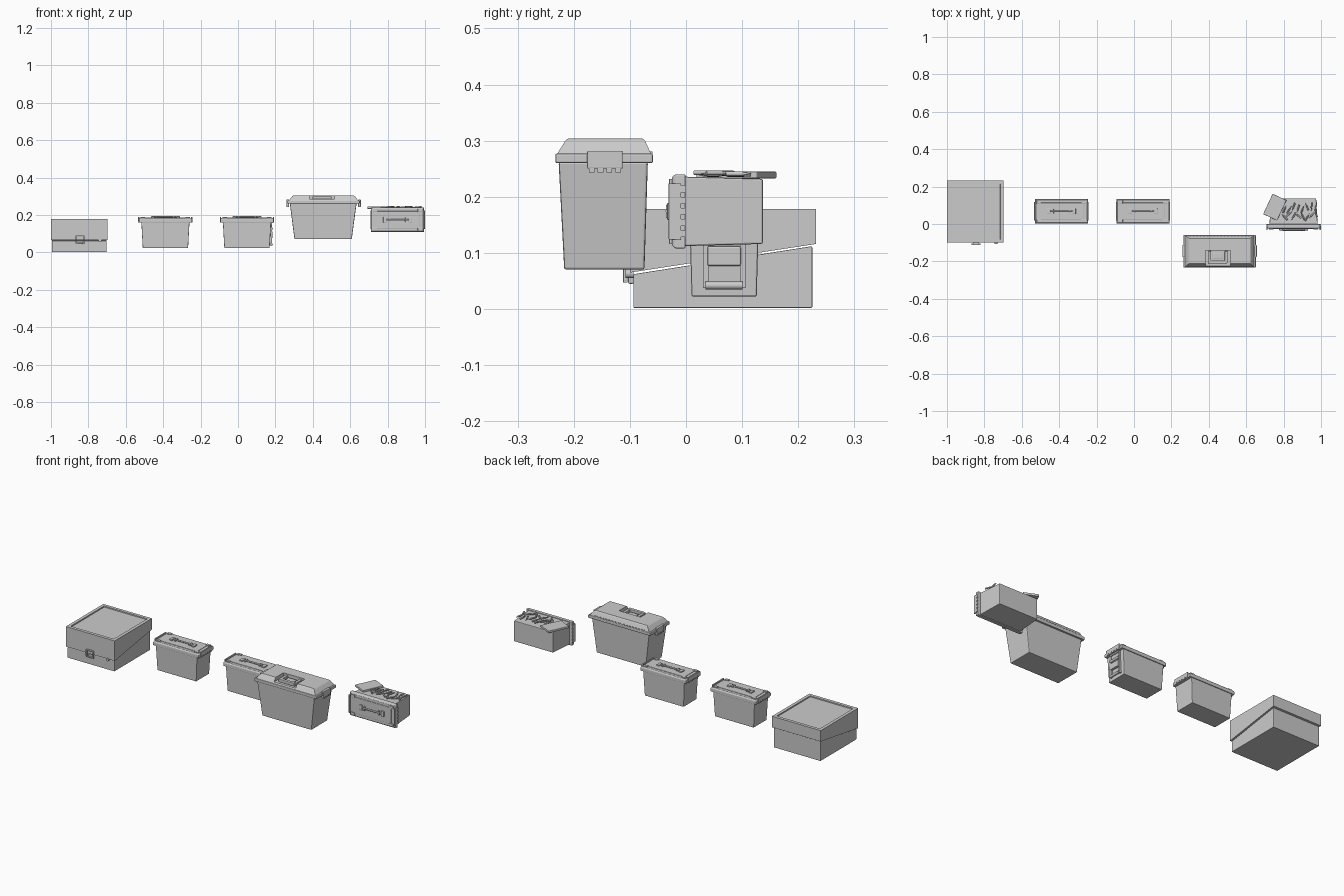
import bpy, bmesh, math, random
from mathutils import Matrix, Vector

if "Cube" in bpy.data.objects:
    bpy.data.objects.remove(bpy.data.objects["Cube"])

random.seed(4)
C = Matrix.Identity(4)   # current placement of the part being built


def finish(name, bm, bevel=0.0, seg=2):
    bmesh.ops.recalc_face_normals(bm, faces=bm.faces)
    me = bpy.data.meshes.new(name)
    bm.to_mesh(me)
    bm.free()
    ob = bpy.data.objects.new(name, me)
    bpy.context.collection.objects.link(ob)
    ob.matrix_world = C
    if bevel:
        m = ob.modifiers.new("bevel", 'BEVEL')
        m.width, m.segments, m.limit_method = bevel, seg, 'ANGLE'
    return ob


def loft(name, rings, bevel=0.0):
    """Stack of rectangles (x0, x1, y0, y1, z) joined into one closed shell."""
    bm = bmesh.new()
    prev = None
    for x0, x1, y0, y1, z in rings:
        r = [bm.verts.new(p) for p in ((x0, y0, z), (x1, y0, z), (x1, y1, z), (x0, y1, z))]
        if prev:
            for i in range(4):
                j = (i + 1) % 4
                bm.faces.new((prev[i], prev[j], r[j], r[i]))
        else:
            bm.faces.new(r[::-1])
        prev = r
    bm.faces.new(prev)
    return finish(name, bm, bevel)


def box(name, x0, x1, y0, y1, z0, z1, bevel=0.0):
    return loft(name, [(x0, x1, y0, y1, z0), (x0, x1, y0, y1, z1)], bevel)


def extrude_yz(name, pts, x0, x1, bevel=0.0):
    bm = bmesh.new()
    f = bm.faces.new([bm.verts.new((x0, y, z)) for y, z in pts])
    r = bmesh.ops.extrude_face_region(bm, geom=[f])
    bmesh.ops.translate(bm, vec=(x1 - x0, 0, 0),
                        verts=[v for v in r['geom'] if isinstance(v, bmesh.types.BMVert)])
    return finish(name, bm, bevel)


def rod(name, a, b, r1, r2=None, n=12):
    a, b = Vector(a), Vector(b)
    d = b - a
    M = Matrix.Translation((a + b) / 2) @ d.to_track_quat('Z', 'Y').to_matrix().to_4x4()
    bm = bmesh.new()
    bmesh.ops.create_cone(bm, cap_ends=True, segments=n, radius1=r1,
                          radius2=r1 if r2 is None else r2, depth=d.length, matrix=M)
    ob = finish(name, bm)
    for p in ob.data.polygons:
        p.use_smooth = len(p.vertices) == 4
    return ob


# --- hinged chest with slanted seam ---
extrude_yz("chest_base", [(-.094, .002), (.225, .002), (.225, .112), (-.094, .062)], -.994, -.703, .002)
lid = extrude_yz("chest_lid", [(-.1, .065), (.232, .116), (.232, .178), (-.1, .178)], -1.0, -.697)
bm = bmesh.new()
bm.from_mesh(lid.data)
top = [f for f in bm.faces if f.normal.z > .99]
bmesh.ops.inset_region(bm, faces=top, thickness=.025)
bmesh.ops.inset_region(bm, faces=top, thickness=.001, depth=-.006)
bm.to_mesh(lid.data)
bm.free()
# chest latch: plates, frame and knob
box("latch_plate_upper", -.862, -.828, -.105, -.098, .066, .088, .002)
box("latch_plate_lower", -.858, -.832, -.103, -.093, .045, .062, .002)
for x in (-.866, -.824):
    box("latch_frame_side", x - .003, x + .003, -.112, -.104, .05, .09, .001)
for z in (.05, .086):
    box("latch_frame_bar", -.868, -.822, -.112, -.104, z - .003, z + .003, .001)
rod("chest_knob", (-.738, -.094, .063), (-.738, -.108, .063), .008)


def can(M, side_latch):
    """Tapered metal can with lipped lid, carry handle and end latches."""
    global C
    C = M
    loft("can_body", [(-.121, .121, -.058, .058, 0), (-.129, .129, -.062, .062, .145)], .003)
    loft("can_lid", [(-.142, .142, -.066, .066, .138), (-.142, .142, -.066, .066, .156),
                     (-.137, .137, -.061, .061, .162)], .002)
    box("lid_panel", -.118, .118, -.046, .046, .158, .1645, .002)
    # handle
    rod("handle_bar", (-.06, 0, .169), (.06, 0, .169), .0045)
    for s in (-1, 1):
        box("handle_bracket", s * .068 - .009, s * .068 + .009, -.015, .015, .162, .171, .002)
        box("handle_clip", s * .045 - .004, s * .045 + .004, -.012, .012, .163, .1725, .001)
    # end hinge plates with teeth
    for s in (-1, 1):
        a, b = sorted((s * .138, s * .1455))
        box("hinge_plate", a, b, -.05, .05, .146, .168, .001)
        for i in range(5):
            y = -.04 + i * .02
            box("hinge_tooth", a, b, y - .006, y + .006, .138, .147)
        for i in (-1, 1):
            box("lid_rib", s * .12 - .012, s * .12 + .012, i * .05 - .008, i * .05 + .008, .158, .167, .001)
    # ladder shaped clasp on the right end
    if side_latch:
        for y in (-.033, .033):
            box("clasp_rail", .12, .133, y - .005, y + .005, .015, .146, .001)
        box("clasp_lever", .122, .137, -.03, .03, .055, .09, .003)
        for z in (.02, .105, .14):
            rod("clasp_roller", (.132, -.033, z), (.132, .033, z), .007)
    C = Matrix.Identity(4)


T = Matrix.Translation
can(T((-.388, .068, .022)), False)
can(T((.048, .068, .022)), True)
# third can lies on its side, lid towards the front
can(T((.853, .137, .174)) @ Matrix.Rotation(math.pi / 2, 4, 'X'), False)

# --- loose cartridges and a carton on the lying can ---
for i in range(16):
    x = .805 + (i % 8) * .024
    y = (.085, .045)[i // 8] + random.uniform(-.012, .012)
    ang = random.choice((60, 120, 75, 140, 30, 230, 260)) + random.uniform(-12, 12)
    d = Vector((math.cos(math.radians(ang)), math.sin(math.radians(ang)), 0))
    p = Vector((x, y, .239 + random.uniform(0, .004)))
    rod("cartridge_case", p - d * .022, p + d * .007, .0042, n=10)
    rod("cartridge_neck", p + d * .007, p + d * .01, .0042, .0028, n=10)
    rod("cartridge_tip", p + d * .01, p + d * .024, .0028, .0006, n=10)
C = T((.753, .09, .239)) @ Matrix.Rotation(math.radians(-25), 4, 'Z')
box("carton", -.041, .041, -.06, .06, -.006, .006, .002)
C = Matrix.Identity(4)

# --- large plastic utility box ---
loft("utility_body", [(.302, .608, -.217, -.074, .07), (.277, .634, -.227, -.068, .262)], .004)
box("utility_rim", .264, .651, -.233, -.059, .26, .277, .003)
lid = loft("utility_lid", [(.272, .643, -.23, -.062, .276), (.29, .625, -.215, -.073, .3),
                           (.296, .619, -.21, -.078, .304)])
# handle recess, cut from the front of the lid
cut = box("recess_cutter", .382, .516, -.26, -.142, .284, .33)
m = lid.modifiers.new("recess", 'BOOLEAN')
m.operation, m.solver, m.object = 'DIFFERENCE', 'EXACT', cut
bpy.context.view_layer.objects.active = lid
bpy.ops.object.modifier_apply(modifier=m.name)
bpy.data.objects.remove(cut)
# folding handle in the recess
for x in (.405, .493):
    box("utility_handle_arm", x - .008, x + .008, -.21, -.145, .283, .299, .003)
box("utility_handle_grip", .4, .498, -.212, -.194, .284, .301, .003)
box("utility_handle_pad", .422, .476, -.184, -.155, .283, .293, .002)
# stitched ribs along the back edge of the lid
for i in range(18):
    x = .302 + i * .0183
    box("lid_edge_rib", x - .004, x + .004, -.068, -.06, .272, .281)
# end latches with toothed lower edge
for s in (-1, 1):
    a, b = sorted((.4575 + s * .185, .4575 + s * .199))
    box("utility_latch", a, b, -.176, -.113, .25, .282, .002)
    for i in range(4):
        y = -.168 + i * .0157
        box("latch_tooth", a, b, y - .005, y + .005, .243, .251)
